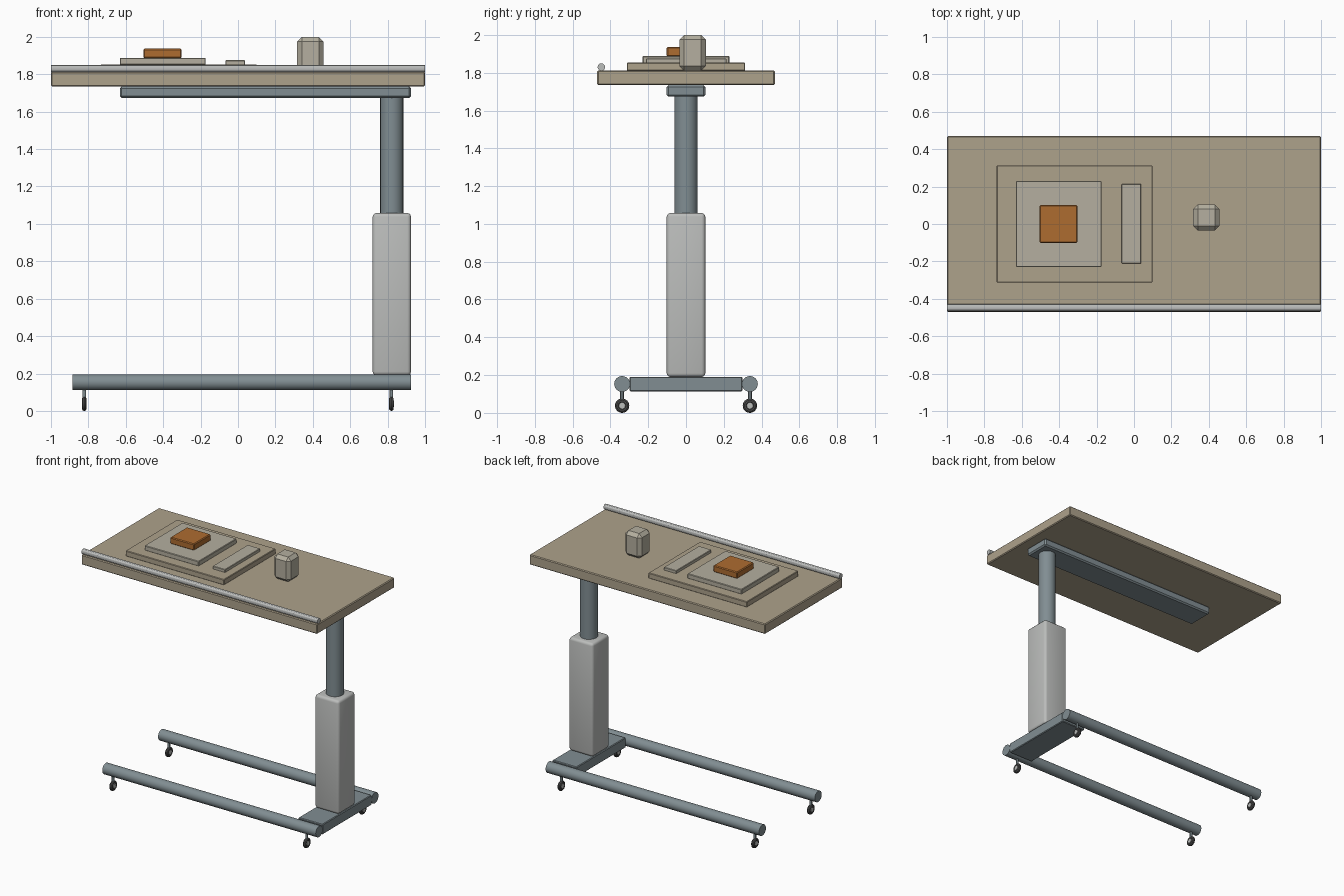
import bpy
from math import pi

if "Cube" in bpy.data.objects:
    bpy.data.objects.remove(bpy.data.objects["Cube"])


def material(name, rgb):
    m = bpy.data.materials.new(name)
    m.diffuse_color = (*rgb, 1)
    m.use_nodes = True
    m.node_tree.nodes["Principled BSDF"].inputs["Base Color"].default_value = m.diffuse_color
    return m


WOOD = material("laminate", (0.42, 0.36, 0.26))
STEEL = material("steel", (0.22, 0.27, 0.29))
PALE = material("pale_metal", (0.50, 0.51, 0.50))
CERAMIC = material("ceramic", (0.46, 0.43, 0.35))
FOOD = material("food", (0.42, 0.15, 0.03))
RUBBER = material("rubber", (0.08, 0.08, 0.08))


def finish(ob, name, mat, smooth=True):
    ob.name = name
    ob.data.materials.append(mat)
    if smooth:
        bpy.ops.object.shade_smooth_by_angle(angle=pi / 6)
    return ob


def box(name, mat, x, y, z, bevel=0.006, segments=1):
    """Bevelled box from (min, max) pairs."""
    bpy.ops.mesh.primitive_cube_add(size=1, location=[sum(r) / 2 for r in (x, y, z)])
    ob = bpy.context.object
    ob.scale = [r[1] - r[0] for r in (x, y, z)]
    bpy.ops.object.transform_apply(location=False, rotation=False, scale=True)
    mod = ob.modifiers.new("bevel", "BEVEL")
    mod.width, mod.segments = bevel, segments
    bpy.ops.object.modifier_apply(modifier=mod.name)
    return finish(ob, name, mat, segments > 1)


def rod(name, mat, centre, radius, length, along_x=False, sides=24):
    bpy.ops.mesh.primitive_cylinder_add(
        vertices=sides, radius=radius, depth=length, location=centre,
        rotation=(0, pi / 2 if along_x else 0, 0))
    return finish(bpy.context.object, name, mat)


# Table top and retaining rail along the front edge
box("table_top", WOOD, (-1, 1), (-0.47, 0.47), (1.735, 1.812), 0.006)
rod("edge_rail", PALE, (0, -0.448, 1.83), 0.02, 2.0, True, 12)

# Support beam and telescopic column
box("support_beam", STEEL, (-0.632, 0.925), (-0.102, 0.102), (1.673, 1.735), 0.01)
rod("inner_column", STEEL, (0.822, 0, 1.36), 0.062, 0.64)
box("outer_column", PALE, (0.72, 0.925), (-0.102, 0.102), (0.19, 1.058), 0.02, 3)

# Base: crossbar with two long legs
box("base_crossbar", STEEL, (0.72, 0.925), (-0.298, 0.298), (0.113, 0.191), 0.005)
for side, y in (("front", -0.338), ("back", 0.338)):
    rod(side + "_leg", STEEL, (0.02, y, 0.153), 0.042, 1.81, True)
    # Casters at both ends of each leg
    for end, x in (("left", -0.822), ("right", 0.82)):
        tag = f"{side}_{end}_caster_"
        rod(tag + "stem", STEEL, (x, y, 0.09), 0.01, 0.065, sides=12)
        bpy.ops.mesh.primitive_torus_add(
            location=(x, y, 0.038), rotation=(0, pi / 2, 0), major_radius=0.025,
            minor_radius=0.013, major_segments=24, minor_segments=10)
        finish(bpy.context.object, tag + "tyre", RUBBER)
        rod(tag + "hub", PALE, (x, y, 0.038), 0.017, 0.026, True, 16)

# Meal tray with plate, food, cutlery and cup
box("tray", WOOD, (-0.735, 0.1), (-0.313, 0.313), (1.81, 1.853), 0.004)
box("plate", CERAMIC, (-0.632, -0.173), (-0.23, 0.23), (1.85, 1.888), 0.004)
box("food", FOOD, (-0.505, -0.302), (-0.102, 0.102), (1.886, 1.937), 0.006)
box("cutlery", CERAMIC, (-0.067, 0.038), (-0.211, 0.214), (1.85, 1.875), 0.003)
box("cup", CERAMIC, (0.316, 0.457), (-0.035, 0.105), (1.81, 2.0), 0.025)
